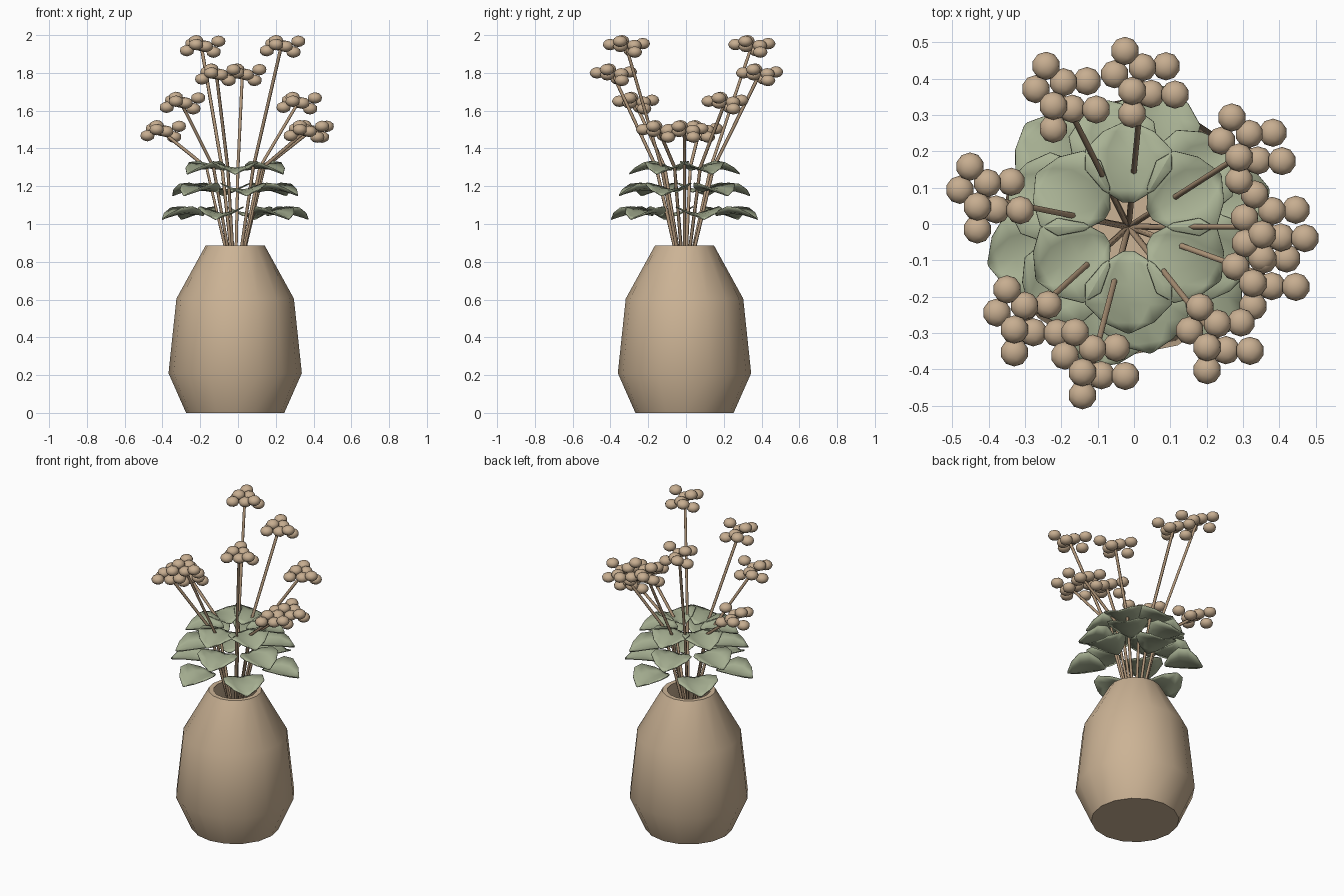
import bpy, bmesh, math
from mathutils import Vector, Matrix

cube = bpy.data.objects.get("Cube")
if cube:
    bpy.data.objects.remove(cube, do_unlink=True)

CENTRE = Vector((-0.015, -0.008, 0))


def material(name, rgb):
    m = bpy.data.materials.new(name)
    m.use_nodes = True
    m.diffuse_color = (*rgb, 1)
    m.node_tree.nodes["Principled BSDF"].inputs["Base Color"].default_value = (*rgb, 1)
    return m


clay = material("warm clay", (0.60, 0.45, 0.30))
berry_tan = material("berry tan", (0.57, 0.42, 0.28))
stem_brown = material("stem brown", (0.43, 0.30, 0.19))
sage = material("sage green", (0.40, 0.45, 0.30))


def finish(bm, name, mat, angle=50):
    me = bpy.data.meshes.new(name)
    bmesh.ops.recalc_face_normals(bm, faces=bm.faces)
    bm.to_mesh(me)
    bm.free()
    ob = bpy.data.objects.new(name, me)
    bpy.context.collection.objects.link(ob)
    me.materials.append(mat)
    bpy.ops.object.select_all(action="DESELECT")
    ob.select_set(True)
    bpy.context.view_layer.objects.active = ob
    bpy.ops.object.shade_smooth_by_angle(angle=math.radians(angle))
    return ob


# Vase: hollow faceted lathe, outside profile then inside
def vase():
    profile = [(0, 0), (0.26, 0), (0.353, 0.21), (0.311, 0.605), (0.157, 0.885),
               (0.128, 0.885), (0.28, 0.595), (0.32, 0.22), (0.235, 0.03), (0, 0.03)]
    bm = bmesh.new()
    vs = [bm.verts.new(CENTRE + Vector((r, 0, z))) for r, z in profile]
    es = [bm.edges.new(p) for p in zip(vs, vs[1:])]
    bmesh.ops.spin(bm, geom=vs + es, cent=CENTRE, axis=(0, 0, 1),
                   angle=math.tau, steps=16, use_duplicate=False)
    bmesh.ops.remove_doubles(bm, verts=bm.verts, dist=0.0005)
    finish(bm, "vase", clay, 40)


# Leaf: cupped blade with raised sides and a drooping tip
LEAF_OUTLINE = [(0, 0.015), (0.15, 0.07), (0.4, 0.118), (0.65, 0.118), (0.87, 0.07), (1, 0.006)]
LEAF_LENGTH = 0.225


def add_leaf(bm, reach, z, angle):
    turn = Matrix.Translation(CENTRE) @ Matrix.Rotation(angle, 4, "Z")
    rows = []
    for u, half in LEAF_OUTLINE:
        row = []
        for v in (-1, -0.5, 0, 0.5, 1):
            x = reach - LEAF_LENGTH * (1 - u)
            lift = 0.02 * math.sin(math.pi * u) - 0.02 * u + 0.3 * half * v * v
            row.append(bm.verts.new(turn @ Vector((x, half * v, z + lift))))
        rows.append(row)
    for a, b in zip(rows, rows[1:]):
        for i in range(4):
            bm.faces.new((a[i], b[i], b[i + 1], a[i + 1]))


def leaf_tier(name, reach, z, start):
    bm = bmesh.new()
    for k in range(6):
        add_leaf(bm, reach, z, math.radians(start + 60 * k))
    ob = finish(bm, name, sage)
    mod = ob.modifiers.new("thickness", "SOLIDIFY")
    mod.thickness = 0.006
    mod.offset = 0


# Stem: thin tube leaving the vase neck and bending outward above the leaves
def stem(name, head):
    out = Vector((head.x, head.y, 0)) - CENTRE
    knee = CENTRE + out.normalized() * 0.155 + Vector((0, 0, 1.3))
    path = [CENTRE + Vector((0, 0, 0.65)), knee, head]
    bm = bmesh.new()
    rings = []
    for p in path:
        ring = bmesh.ops.create_circle(bm, segments=6, radius=0.009,
                                       matrix=Matrix.Translation(p))["verts"]
        rings.append(ring)
    # tilt the upper rings to keep the tube round
    tilt = (head - knee).to_track_quat("Z", "Y").to_matrix()
    for p, ring in zip(path[1:], rings[1:]):
        bmesh.ops.rotate(bm, cent=p, matrix=tilt, verts=ring)
    for a, b in zip(rings, rings[1:]):
        # match each vertex with the nearest offset so the tube does not twist
        pa, pb = path[rings.index(a)], path[rings.index(b)]
        s = min(range(6), key=lambda k: sum(
            ((a[i].co - pa) - (b[(i + k) % 6].co - pb)).length for i in range(6)))
        for i in range(6):
            j = (i + 1) % 6
            bm.faces.new((a[i], a[j], b[(j + s) % 6], b[(i + s) % 6]))
    bm.faces.new(rings[-1])
    finish(bm, name, stem_brown, 70)


# Flower head: eight slightly flattened berries
BERRIES = [(-0.048, 0.088, 0.015), (0, 0.043, 0.005), (0.065, 0.046, -0.03),
           (-0.076, 0.024, -0.022), (-0.028, -0.022, 0.03), (0.024, -0.03, 0),
           (0.09, -0.032, 0.027), (-0.028, -0.085, 0.01)]


def flower_head(name, head):
    bm = bmesh.new()
    for offset in BERRIES:
        place = Matrix.Translation(head + Vector(offset)) @ Matrix.Diagonal((1, 1, 0.78, 1))
        bmesh.ops.create_icosphere(bm, subdivisions=2, radius=0.039, matrix=place)
    finish(bm, name, berry_tan)


vase()
leaf_tier("lower_leaves", 0.40, 1.045, 15)
leaf_tier("middle_leaves", 0.352, 1.17, 40)
leaf_tier("upper_leaves", 0.292, 1.285, 30)

HEADS = [(-0.194, 0.347, 1.94), (0.023, 0.388, 1.79), (0.317, 0.205, 1.64),
         (0.38, -0.007, 1.49), (0.355, -0.141, 1.49), (0.229, -0.317, 1.94),
         (-0.114, -0.386, 1.79), (-0.301, -0.268, 1.64), (-0.403, 0.07, 1.49)]
for n, h in enumerate(HEADS, 1):
    stem(f"stem_{n}", Vector(h))
    flower_head(f"flower_head_{n}", Vector(h))
